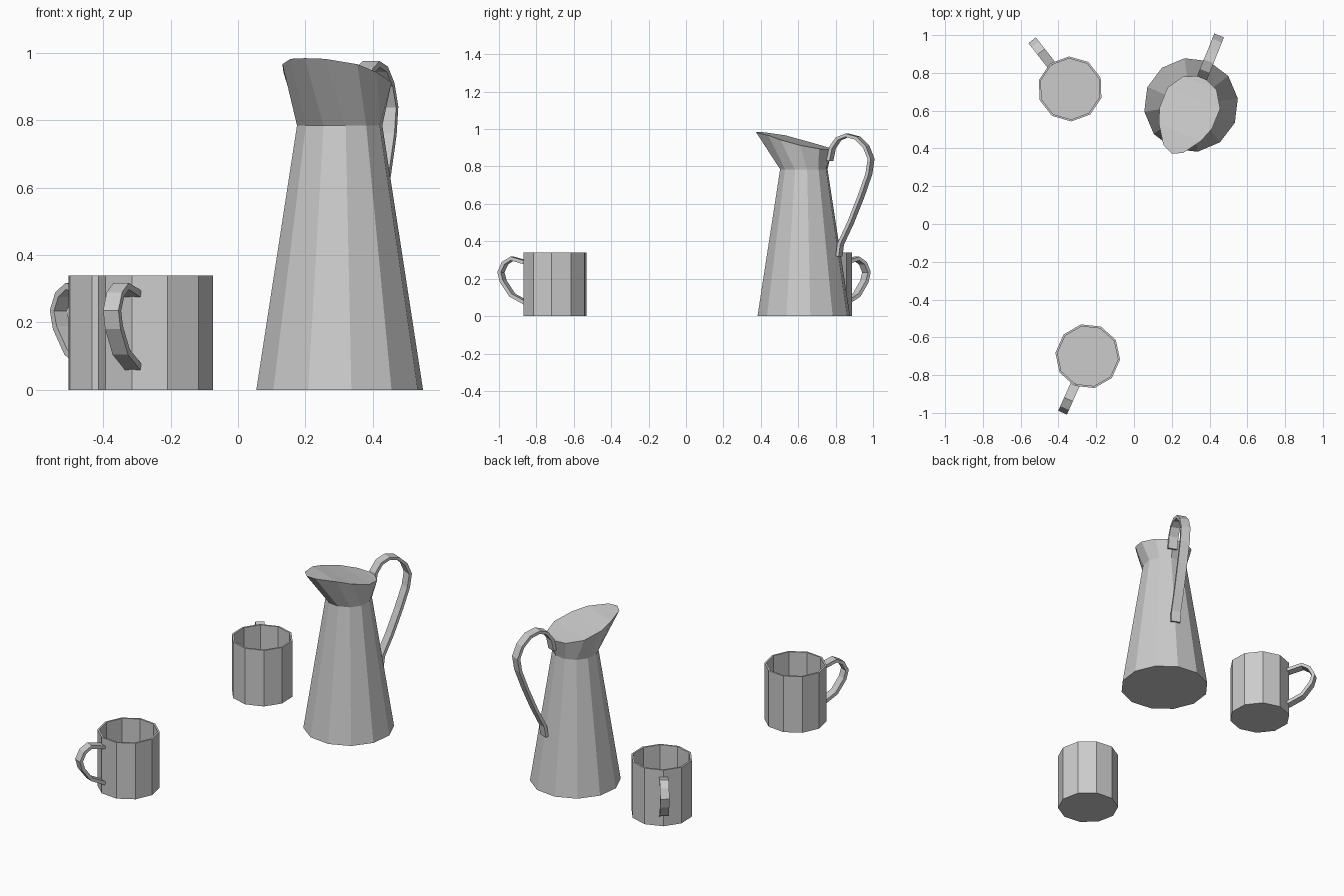
import bpy, bmesh
from math import radians, cos, sin, pi
from mathutils import Vector

cube = bpy.data.objects.get("Cube")
if cube:
    bpy.data.objects.remove(cube)

grey = bpy.data.materials.new("light_grey")
grey.use_nodes = True
grey.diffuse_color = (0.6, 0.6, 0.6, 1)
bsdf = grey.node_tree.nodes["Principled BSDF"]
bsdf.inputs["Base Color"].default_value = (0.6, 0.6, 0.6, 1)
bsdf.inputs["Roughness"].default_value = 0.8


def finish(bm, name, place, turn):
    """Turn a mesh into a flat shaded object at a place, turned about z."""
    bmesh.ops.recalc_face_normals(bm, faces=bm.faces)
    mesh = bpy.data.meshes.new(name)
    bm.to_mesh(mesh)
    bm.free()
    mesh.materials.append(grey)
    ob = bpy.data.objects.new(name, mesh)
    ob.location = (place[0], place[1], 0)
    ob.rotation_euler.z = radians(turn)
    bpy.context.collection.objects.link(ob)
    return ob


def ring(radius, z, sides):
    return [(radius * cos(2 * pi * i / sides), radius * sin(2 * pi * i / sides), z)
            for i in range(sides)]


def skin(rings):
    """Bridge a list of point rings and cap both ends."""
    bm = bmesh.new()
    rows = [[bm.verts.new(p) for p in r] for r in rings]
    n = len(rows[0])
    for a, b in zip(rows, rows[1:]):
        for i in range(n):
            j = (i + 1) % n
            bm.faces.new((a[i], a[j], b[j], b[i]))
    caps = [bm.faces.new(rows[0][::-1]), bm.faces.new(rows[-1])]
    return bm, caps


def handle(name, path, width, thick, place, turn):
    """Sweep a flat strip along a path of (radius, height) points."""
    pts = [Vector(p) for p in path]
    rings = []
    for i, p in enumerate(pts):
        d = (pts[min(i + 1, len(pts) - 1)] - pts[max(i - 1, 0)]).normalized()
        side = Vector((-d.y, d.x)) * thick / 2
        a, b = p + side, p - side
        w = width / 2
        rings.append([(a.x, -w, a.y), (a.x, w, a.y), (b.x, w, b.y), (b.x, -w, b.y)])
    bm, _ = skin(rings)
    finish(bm, name, place, turn)


# Two open mugs, each with a handle on one corner
MUG_HANDLE = [(0.163, 0.285), (0.25, 0.308), (0.293, 0.283), (0.317, 0.235),
              (0.303, 0.185), (0.25, 0.112), (0.163, 0.068)]
for label, place, turn in (("front", (-0.245, -0.70), -114),
                           ("back", (-0.338, 0.715), 128)):
    bm, _ = skin([ring(0.172, 0, 10), ring(0.172, 0.34, 10),
                  ring(0.161, 0.34, 10), ring(0.161, 0.012, 10)])
    finish(bm, label + "_mug", place, turn)
    handle(label + "_mug_handle", MUG_HANDLE, 0.05, 0.02, place, turn)

# Tapered jug: half of the spouted rim from tip to back, then mirrored
JUG, JUG_TURN = (0.302, 0.63), 68
half = [(0.276, 0, 0.985), (0.253, 0.055, 0.983), (0.157, 0.12, 0.967),
        (0.075, 0.15, 0.943), (-0.04, 0.15, 0.913), (-0.125, 0.095, 0.895),
        (-0.165, 0, 0.89)]
rim = half + [(x, -y, z) for x, y, z in half[-2:0:-1]]
bm, caps = skin([ring(0.25, 0, 12), ring(0.128, 0.785, 12), rim])
bmesh.ops.triangulate(bm, faces=[caps[1]])
finish(bm, "jug_body", JUG, JUG_TURN + 180)

# Tall looping jug handle opposite the spout
JUG_HANDLE = [(0.15, 0.83), (0.165, 0.90), (0.20, 0.948), (0.25, 0.967),
              (0.31, 0.952), (0.36, 0.905), (0.388, 0.84), (0.375, 0.76),
              (0.33, 0.64), (0.27, 0.50), (0.212, 0.385), (0.203, 0.32)]
handle("jug_handle", JUG_HANDLE, 0.055, 0.018, JUG, JUG_TURN)
